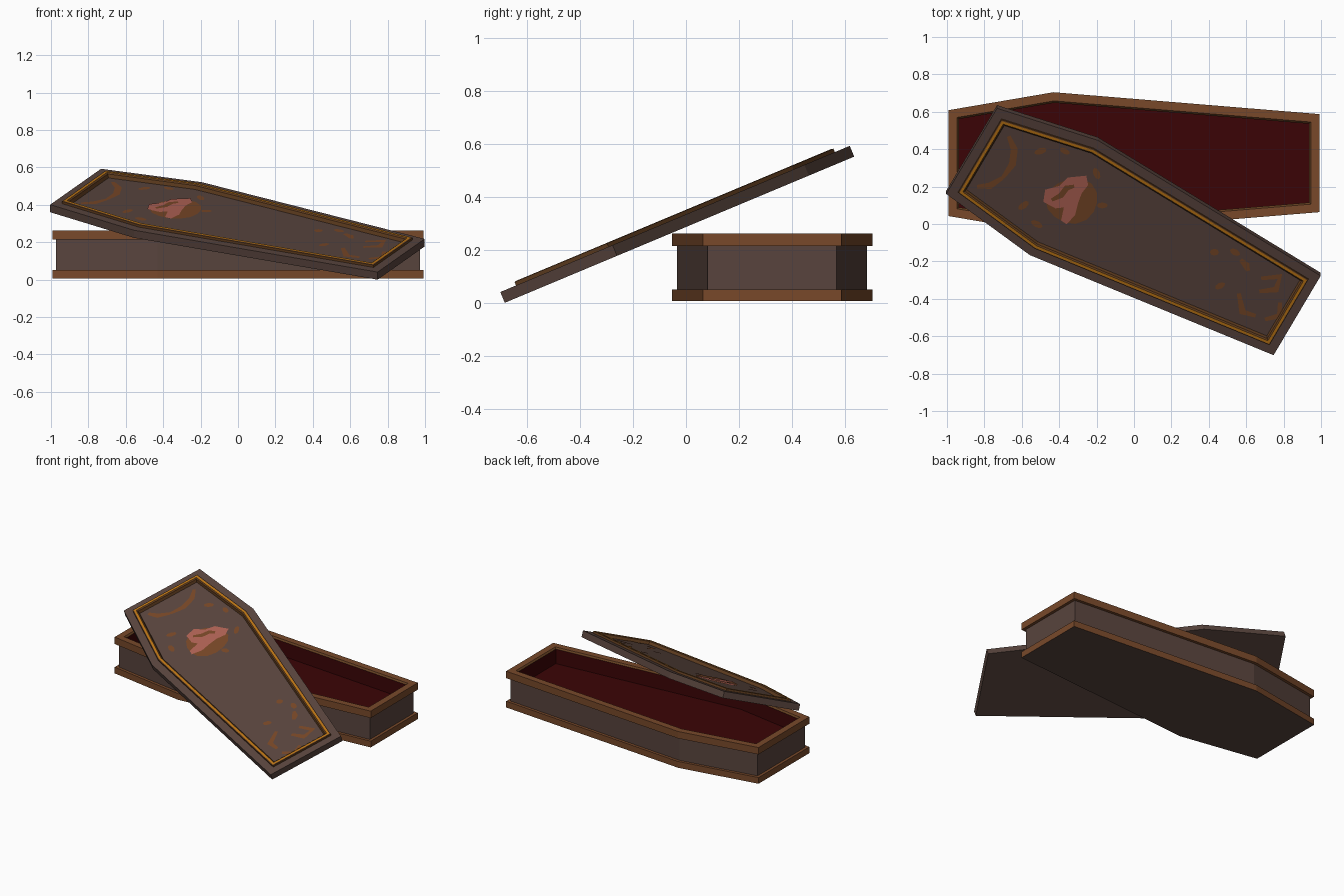
import bpy, bmesh, math
from mathutils import Vector, Matrix

if "Cube" in bpy.data.objects:
    bpy.data.objects.remove(bpy.data.objects["Cube"])

def material(name, rgb):
    m = bpy.data.materials.new(name)
    lin = [((c / 255 + 0.055) / 1.055) ** 2.4 if c > 10 else c / 255 / 12.92 for c in rgb]
    m.diffuse_color = (*lin, 1)
    m.use_nodes = True
    m.node_tree.nodes["Principled BSDF"].inputs["Base Color"].default_value = m.diffuse_color
    return m

GREY = material("grey_wood", (88, 68, 61))
TRIM = material("brown_trim", (120, 73, 42))
RED = material("red_lining", (59, 4, 6))
GOLD = material("gold_line", (186, 116, 20))
DARK = material("dark_brown", (98, 62, 32))
RUST = material("rust_paint", (118, 70, 38))
PINK = material("pink_paint", (172, 96, 82))

# Six-sided coffin outline, counter-clockwise, head at -x
OUTLINE = [Vector(p) for p in [(-0.992, -0.283), (-0.43, -0.379), (0.992, -0.262),
                               (0.992, 0.262), (-0.43, 0.379), (-0.992, 0.283)]]

def inset(d):
    """Outline moved inwards by d with mitred corners."""
    out, n = [], len(OUTLINE)
    for i in range(n):
        p = OUTLINE[i]
        a = (p - OUTLINE[i - 1]).normalized()
        b = (OUTLINE[(i + 1) % n] - p).normalized()
        na, nb = Vector((-a.y, a.x)), Vector((-b.y, b.x))
        out.append(p + (na + nb) * (d / (1 + na.dot(nb))))
    return out

def finish(name, bm, mats, matrix):
    me = bpy.data.meshes.new(name)
    bm.to_mesh(me)
    bm.free()
    for m in mats:
        me.materials.append(m)
    ob = bpy.data.objects.new(name, me)
    ob.matrix_world = matrix
    bpy.context.collection.objects.link(ob)
    return ob

def loft(name, profile, matrix, mats, seg, caps):
    """Sweep (inset, z) profile round the outline; seg = material per step, caps = end materials."""
    bm = bmesh.new()
    loops = [[bm.verts.new((p.x, p.y, z)) for p in inset(d)] for d, z in profile]
    for k, (lo, hi) in enumerate(zip(loops, loops[1:])):
        for i in range(6):
            j = (i + 1) % 6
            bm.faces.new((lo[i], lo[j], hi[j], hi[i])).material_index = seg[k]
    bm.faces.new(loops[0][::-1]).material_index = caps[0]
    bm.faces.new(loops[-1]).material_index = caps[1]
    return finish(name, bm, mats, matrix)

# ---- Box: one skin from the underside, over the rim, down to the lining floor ----
BASE = Matrix.Translation((0, 0.3255, 0))
FLOOR = 0.15
loft("coffin_box", [(0, 0.006), (0, 0.05), (0.02, 0.05), (0.02, 0.213), (0, 0.213), (0, 0.262),
                    (0.046, 0.262), (0.056, 0.252), (0.056, FLOOR)],
     BASE, [GREY, TRIM, RED, DARK], [1, 1, 0, 1, 1, 1, 3, 2], caps=(0, 2))

# ---- Lid: turned, then leaning across the box ----
TILT = math.radians(22.7)
CENTRE = Vector((0.002, -0.050, 0.3125))
PLANE = Matrix.Translation(CENTRE) @ Matrix.Rotation(TILT, 4, 'X')
LID = PLANE @ Matrix.Rotation(math.radians(-28.7), 4, 'Z')
PANEL = -0.010
loft("lid", [(0, -0.044), (0, 0), (0.05, 0), (0.05, 0.014), (0.056, 0.016),
             (0.070, 0.016), (0.078, 0.010), (0.084, PANEL)],
     LID, [GREY, DARK, GOLD], [0, 0, 1, 1, 2, 1, 1], caps=(0, 0))

# ---- Painted decoration, thin plates on the lid panel (points as seen from above) ----
def on_lid(x, y):
    return Vector((x - CENTRE.x, (y - CENTRE.y + PANEL * math.sin(TILT)) / math.cos(TILT)))

def plate(name, polys, mat, height):
    bm = bmesh.new()
    for poly in polys:
        f = bm.faces.new([bm.verts.new((p.x, p.y, PANEL + height)) for p in poly])
        f.normal_update()
        if f.normal.z < 0:
            f.normal_flip()
    return finish(name, bm, [mat], PLANE)

def blob(x, y, rx, ry, turn=0.0, n=10, wobble=0.0):
    c, t = on_lid(x, y), math.radians(turn)
    pts = []
    for i in range(n):
        a = math.tau * i / n
        k = 1 + wobble * math.sin(3 * a)
        u, v = rx * k * math.cos(a), ry * k * math.sin(a)
        pts.append(c + Vector((u * math.cos(t) - v * math.sin(t), u * math.sin(t) + v * math.cos(t))))
    return pts

def stroke(points, w=0.019):
    """Tapering ribbon along a path."""
    pts = [on_lid(*p) for p in points]
    left, right = [], []
    for i, p in enumerate(pts):
        d = (pts[min(i + 1, len(pts) - 1)] - pts[max(i - 1, 0)]).normalized()
        k = w * (0.55 if i in (0, len(pts) - 1) else 1)
        left.append(p + Vector((-d.y, d.x)) * k)
        right.append(p - Vector((-d.y, d.x)) * k)
    return left + right[::-1]

plate("medallion_disc", [blob(-0.33, 0.125, 0.14, 0.13, 20, 14, 0.04)], RUST, 0.002)
plate("medallion_figure", [[on_lid(*p) for p in [
    (-0.485, 0.12), (-0.475, 0.185), (-0.40, 0.205), (-0.355, 0.25), (-0.255, 0.26), (-0.245, 0.21),
    (-0.28, 0.165), (-0.30, 0.11), (-0.315, 0.05), (-0.36, 0.0), (-0.39, 0.02), (-0.375, 0.09),
    (-0.42, 0.085)]]], PINK, 0.004)
plate("figure_streak", [stroke([(-0.44, 0.13), (-0.39, 0.155), (-0.36, 0.195), (-0.32, 0.205)], 0.016)],
      RUST, 0.006)

plate("scrolls", [stroke(s) for s in [
    [(-0.67, 0.47), (-0.64, 0.40), (-0.65, 0.32), (-0.70, 0.25)],
    [(-0.70, 0.25), (-0.77, 0.205), (-0.84, 0.20)],
    [(0.57, -0.19), (0.60, -0.22), (0.61, -0.25)],
    [(0.68, -0.29), (0.78, -0.28), (0.76, -0.35), (0.67, -0.36)],
    [(0.56, -0.37), (0.58, -0.47), (0.65, -0.49)],
    [(0.78, -0.42), (0.78, -0.49), (0.70, -0.51)]]], RUST, 0.002)
plate("leaf_spots", [blob(*s, n=8) for s in [
    (-0.50, 0.39, 0.035, 0.018, 20), (-0.20, 0.27, 0.018, 0.035, 20), (-0.17, 0.10, 0.03, 0.017, 0),
    (-0.52, 0.0, 0.035, 0.018, -30), (-0.59, 0.10, 0.035, 0.018, 40), (-0.37, 0.39, 0.03, 0.016, -30),
    (0.43, -0.15, 0.024, 0.02, 0), (0.54, -0.15, 0.03, 0.018, -30), (0.46, -0.33, 0.03, 0.017, 30)]],
    RUST, 0.002)
